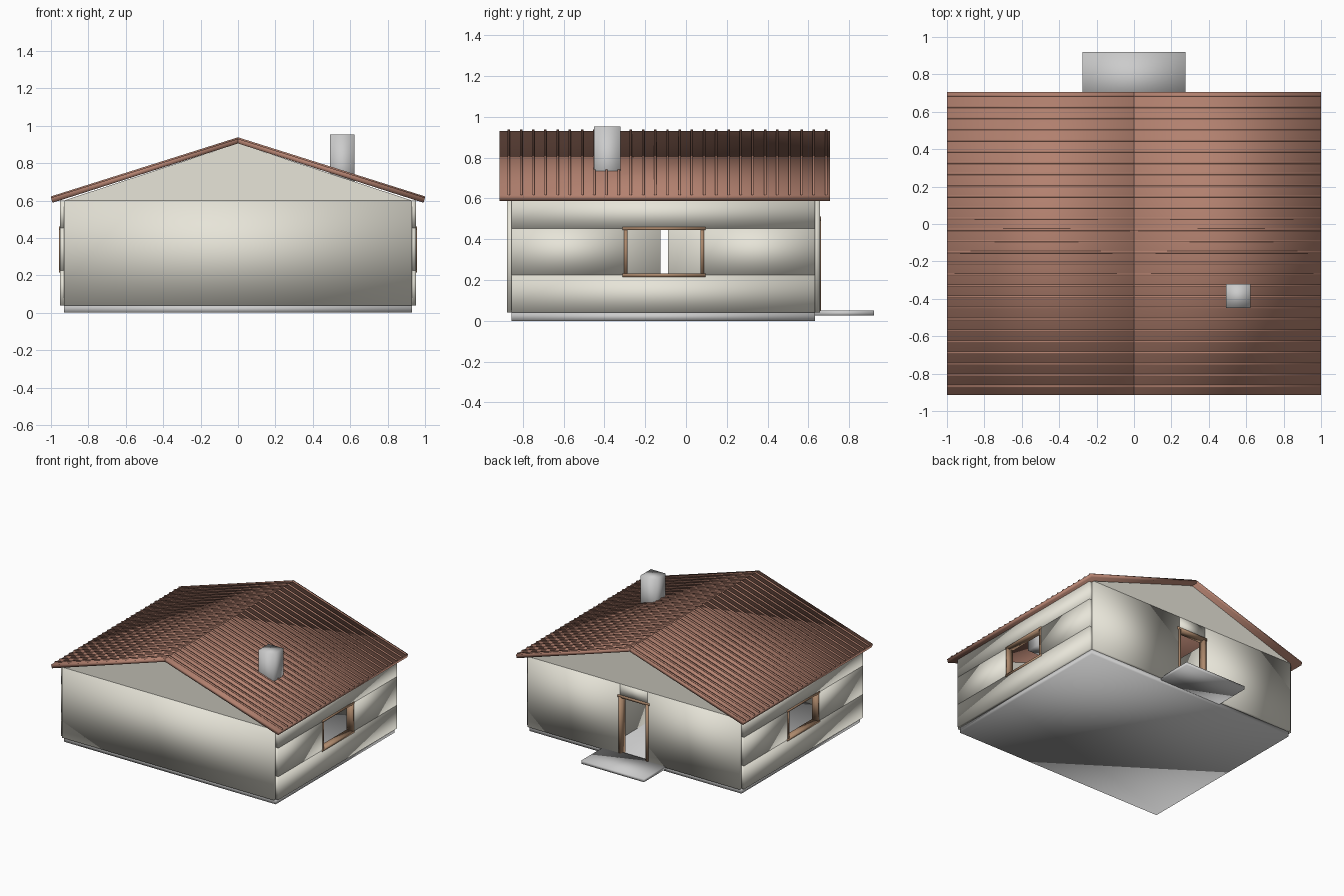
import bpy, bmesh

if "Cube" in bpy.data.objects:
    bpy.data.objects.remove(bpy.data.objects["Cube"])


def material(name, color):
    m = bpy.data.materials.new(name)
    m.diffuse_color = (*color, 1)
    m.use_nodes = True
    m.node_tree.nodes["Principled BSDF"].inputs["Base Color"].default_value = m.diffuse_color
    return m


WALL = material("plaster", (0.80, 0.78, 0.69))
ROOF = material("roof_red", (0.45, 0.22, 0.16))
WOOD = material("wood", (0.42, 0.25, 0.15))


def finish(name, bm, mat, smooth):
    bmesh.ops.recalc_face_normals(bm, faces=bm.faces)
    for f in bm.faces:
        f.smooth = smooth
    me = bpy.data.meshes.new(name)
    bm.to_mesh(me)
    bm.free()
    if mat:
        me.materials.append(mat)
    ob = bpy.data.objects.new(name, me)
    bpy.context.collection.objects.link(ob)
    return ob


def add_prism(bm, profile, y0, y1):
    """Extrude an (x, z) profile from y0 to y1."""
    face = bm.faces.new([bm.verts.new((x, y0, z)) for x, z in profile])
    ext = bmesh.ops.extrude_face_region(bm, geom=[face])["geom"]
    verts = [g for g in ext if isinstance(g, bmesh.types.BMVert)]
    bmesh.ops.translate(bm, verts=verts, vec=(0, y1 - y0, 0))


def prisms(name, items, mat=None, smooth=True):
    bm = bmesh.new()
    for profile, y0, y1 in items:
        add_prism(bm, profile, y0, y1)
    return finish(name, bm, mat, smooth)


def box(x0, x1, y0, y1, z0, z1):
    return [(x0, z0), (x1, z0), (x1, z1), (x0, z1)], y0, y1


X, YF, YB = 0.93, -0.855, 0.633      # wall centre lines
T = 0.023                            # half wall thickness
Z0, Z1 = 0.04, 0.60                  # wall bottom and top
WY0, WY1, WZ0, WZ1 = -0.295, 0.08, 0.225, 0.452   # window opening
DX, DZ = 0.12, 0.50                  # door half width and top

# Floor slab and back step
prisms("floor_slab", [box(-X, X, YF, YB, 0, Z0)])
prisms("door_step", [box(-0.275, 0.275, YB, 0.92, 0.025, 0.05)])

# Front wall, back wall around the door
prisms("front_wall", [box(-X, X, YF - T, YF + T, Z0, Z1)], WALL)
prisms("back_wall", [box(-X, -DX, YB - T, YB + T, Z0, Z1),
                     box(DX, X, YB - T, YB + T, Z0, Z1),
                     box(-DX, DX, YB - T, YB + T, DZ, Z1)], WALL)

# Gables
for name, y in (("front_gable", YF), ("back_gable", YB)):
    prisms(name, [([(-X, Z1), (X, Z1), (0, 0.906)], y - T, y + T)], WALL, False)

for side, s in (("right", 1), ("left", -1)):
    a, b = s * X - T, s * X + T
    # Side wall panels around the window
    prisms(side + "_wall", [box(a, b, YF, YB, Z0, WZ0),
                            box(a, b, YF, YB, WZ1, Z1),
                            box(a, b, YF, WY0, WZ0, WZ1),
                            box(a, b, WY1, YB, WZ0, WZ1)], WALL)
    # Window frame
    a, b = a - 0.004, b + 0.004
    prisms(side + "_window_frame",
           [box(a, b, WY0 - 0.015, WY1 + 0.015, WZ0 - 0.009, WZ0 + 0.007),
            box(a, b, WY0 - 0.015, WY1 + 0.015, WZ1 - 0.008, WZ1 + 0.008),
            box(a, b, WY0 - 0.008, WY0 + 0.008, WZ0, WZ1),
            box(a, b, WY1 - 0.008, WY1 + 0.008, WZ0, WZ1)], WOOD)
    # Roof slope
    slab = [(0, 0.930), (s, 0.615), (s * 0.992, 0.588), (0, 0.905)]
    prisms(side + "_roof", [(slab, -0.915, 0.705)], ROOF)
    # Ribs down the slope
    rib = [(0, 0.926), (s * 0.998, 0.612), (s, 0.622), (0, 0.938)]
    rows = [-0.868 + 0.0598 * i for i in range(27)]
    prisms(side + "_roof_ribs", [(rib, y - 0.006, y + 0.006) for y in rows], ROOF)

# Door frame
a, b = YB - T - 0.004, YB + T + 0.005
prisms("door_frame", [box(-DX - 0.01, -DX + 0.012, a, b, Z0, DZ),
                      box(DX - 0.012, DX + 0.01, a, b, Z0, DZ),
                      box(-DX - 0.018, DX + 0.018, a, b, DZ - 0.008, DZ + 0.012)], WOOD)

# Inner partitions with offset doorways
prisms("right_partition", [box(0.27, 0.31, YF, -0.30, Z0, Z1),
                           box(0.27, 0.31, -0.088, YB, Z0, Z1)], WALL)
prisms("left_partition", [box(-0.31, -0.27, YF, -0.124, Z0, Z1),
                          box(-0.31, -0.27, 0.08, YB, Z0, Z1)], WALL)

# Chimney
prisms("chimney", [box(0.493, 0.623, -0.45, -0.32, 0.62, 0.952)])
